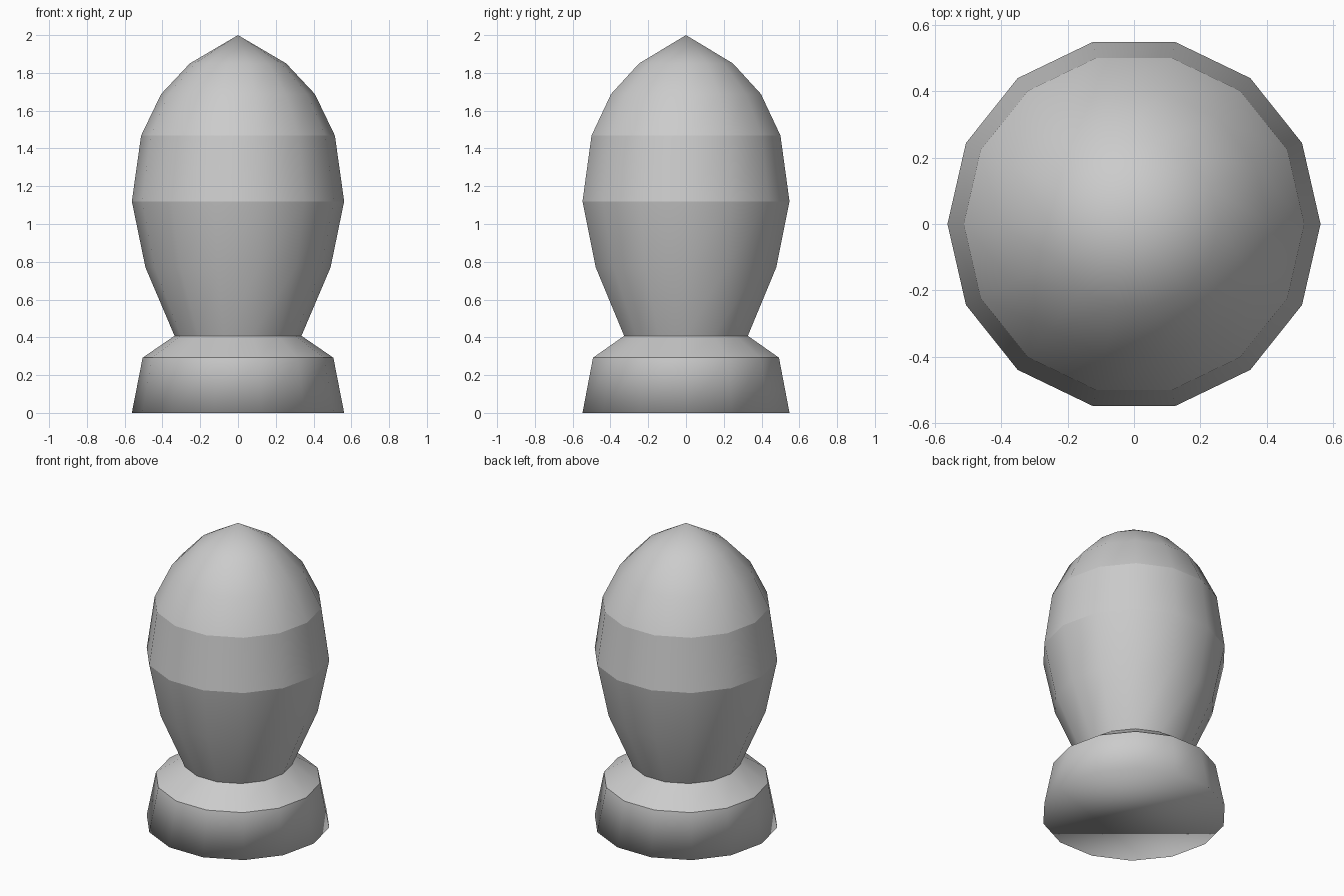
import bpy, bmesh
from math import cos, sin, tau

if "Cube" in bpy.data.objects:
    bpy.data.objects.remove(bpy.data.objects["Cube"])

SIDES = 14


def lathe(name, profile, sharp_rings=(), cap_bottom=False):
    """Revolve (radius, z) points; a final radius of 0 closes to a point."""
    bm = bmesh.new()
    rings = []
    for r, z in profile:
        count = SIDES if r > 0 else 1
        rings.append([bm.verts.new((r * cos(tau * i / SIDES), r * sin(tau * i / SIDES), z))
                      for i in range(count)])
    for low, high in zip(rings, rings[1:]):
        for i in range(SIDES):
            j = (i + 1) % SIDES
            if len(high) == 1:
                bm.faces.new((low[i], low[j], high[0]))
            else:
                bm.faces.new((low[i], low[j], high[j], high[i]))
    if cap_bottom:
        bm.faces.new(rings[0][::-1])
    for face in bm.faces:
        face.smooth = True
    # Creases between the bands
    for k in sharp_rings:
        for i in range(SIDES):
            bm.edges.get((rings[k][i], rings[k][(i + 1) % SIDES])).smooth = False
    mesh = bpy.data.meshes.new(name)
    bm.to_mesh(mesh)
    bm.free()
    obj = bpy.data.objects.new(name, mesh)
    bpy.context.collection.objects.link(obj)
    return obj


# Flared foot with sloping shoulder
lathe("base", [(0.562, 0), (0.505, 0.292), (0.336, 0.408)],
      sharp_rings=(1,), cap_bottom=True)

# Bulbous body rising to a pointed dome
lathe("bulb", [(0.336, 0.408), (0.49, 0.77), (0.562, 1.12), (0.513, 1.468),
               (0.407, 1.688), (0.255, 1.85), (0, 2)],
      sharp_rings=(2, 3))
